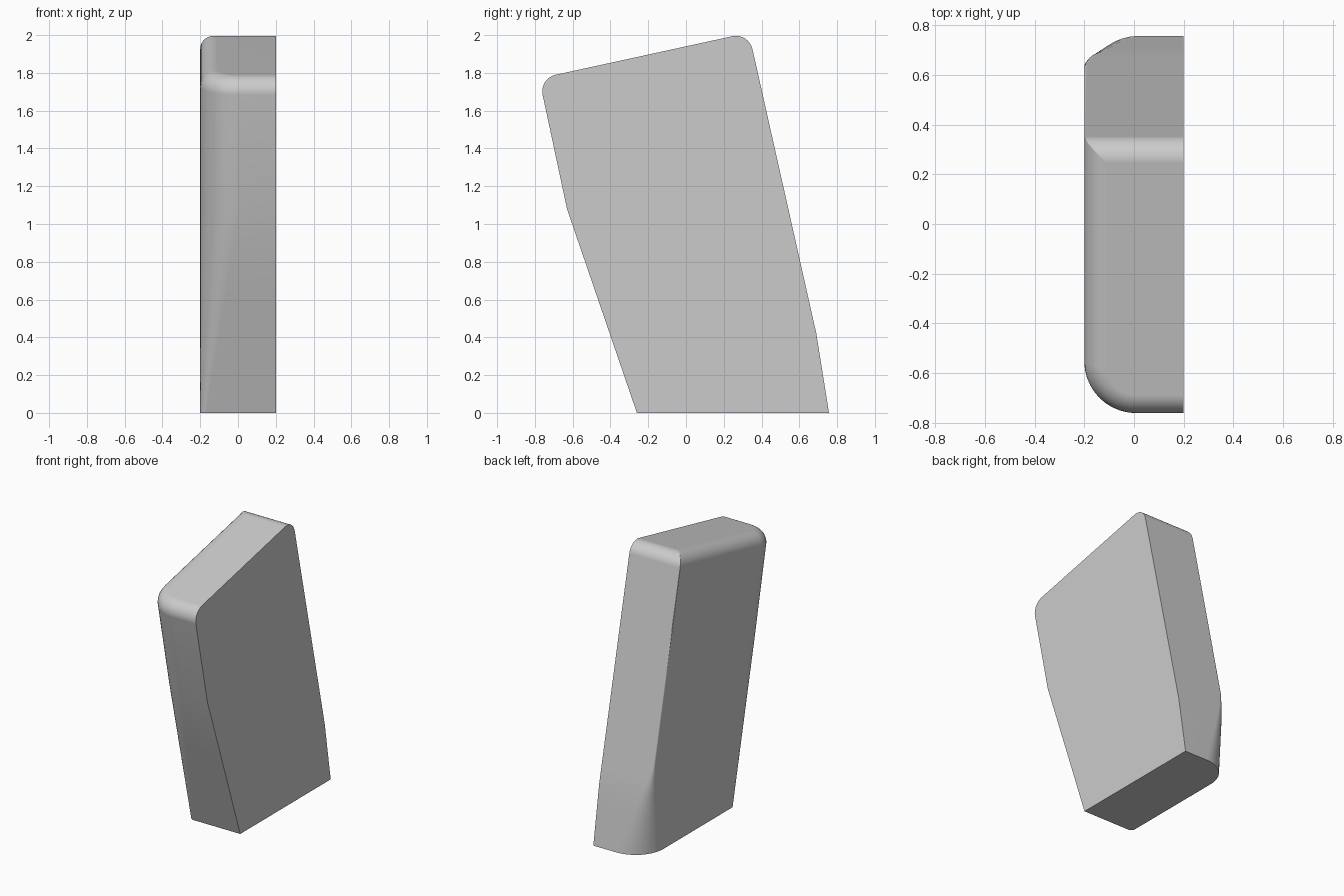
import bpy, bmesh, math
from mathutils import Vector

cube = bpy.data.objects.get("Cube")
if cube:
    bpy.data.objects.remove(cube, do_unlink=True)

HALF = 0.2      # half width
STEPS = 10      # segments per rounded corner
ROUND = 0.09    # rounding of the top rim


def corner(cx, cs, rx, rs, start):
    """Quarter turn of points in (x, s) around a centre."""
    for k in range(STEPS + 1):
        a = start - math.pi / 2 * k / STEPS
        yield cx + rx * math.cos(a), cs + rs * math.sin(a)


def ring(bm, front, back, r_front, r_back, inset=0.0):
    """Closed section: flat on +x, rounded on the two -x corners."""
    along = (back - front).normalized()
    length = (back - front).length
    left = -HALF + inset
    pts = [(HALF, 0.0)]
    pts += corner(left + r_front, r_front, r_front, r_front, -math.pi / 2)
    pts += corner(left + r_back, length - r_back, r_back, r_back, math.pi)
    pts.append((HALF, length))
    verts = []
    for x, s in pts:
        p = front + along * s
        verts.append(bm.verts.new((x, p.x, p.y)))
    return verts


# Side outline as (y, z) points
u = Vector((0.978, 0.212)).normalized()
n = Vector((-u.y, u.x))
front_low, front_mid = Vector((-0.26, 0)), Vector((-0.63, 1.08))
back_low, back_mid = Vector((0.757, 0)), Vector((0.69, 0.42))
front_top = Vector((-0.778, 1.771)) - n * ROUND
back_top = Vector((0.333, 2.013)) - n * ROUND

bm = bmesh.new()
rings = []

# Lower body: front corner opens upward, back corner opens downward
for z in (0, 0.14, 0.28, 0.42, 0.525, 0.63, 1.08):
    f = front_low.lerp(front_mid, z / 1.08)
    if z <= 0.42:
        b = back_low.lerp(back_mid, z / 0.42)
    else:
        b = back_mid.lerp(back_top, (z - 0.42) / (back_top.y - 0.42))
    r_front = 0.03 + 0.18 * z / 1.08
    r_back = max(0.22 * (1 - z / 0.63), 0.012 if z < 1 else 0.008)
    rings.append(ring(bm, f, b, r_front, r_back))

# Rounded rim up to the sloping top
for k in range(9):
    a = math.pi / 2 * k / 8
    inset = ROUND * (1 - math.cos(a))
    rise = n * (ROUND * math.sin(a))
    rings.append(ring(bm, front_top + u * inset + rise, back_top - u * inset + rise,
                      0.21 - inset, 0.003, inset))

for low, high in zip(rings, rings[1:]):
    count = len(low)
    for i in range(count):
        j = (i + 1) % count
        bm.faces.new((low[i], low[j], high[j], high[i]))
bm.faces.new(rings[0])
bm.faces.new(rings[-1])
bmesh.ops.recalc_face_normals(bm, faces=bm.faces)

mesh = bpy.data.meshes.new("slanted_panel")
bm.to_mesh(mesh)
bm.free()
panel = bpy.data.objects.new("slanted_panel", mesh)
bpy.context.collection.objects.link(panel)

# Plain grey material
grey = bpy.data.materials.new("plain_grey")
grey.use_nodes = True
colour = (0.6, 0.6, 0.6, 1)
grey.diffuse_color = colour
grey.node_tree.nodes["Principled BSDF"].inputs["Base Color"].default_value = colour
mesh.materials.append(grey)

# Smooth curves with crisp flat faces
bpy.context.view_layer.objects.active = panel
panel.select_set(True)
bpy.ops.object.shade_smooth_by_angle(angle=math.radians(30))
weighted = panel.modifiers.new("weighted_normals", 'WEIGHTED_NORMAL')
weighted.keep_sharp = True
